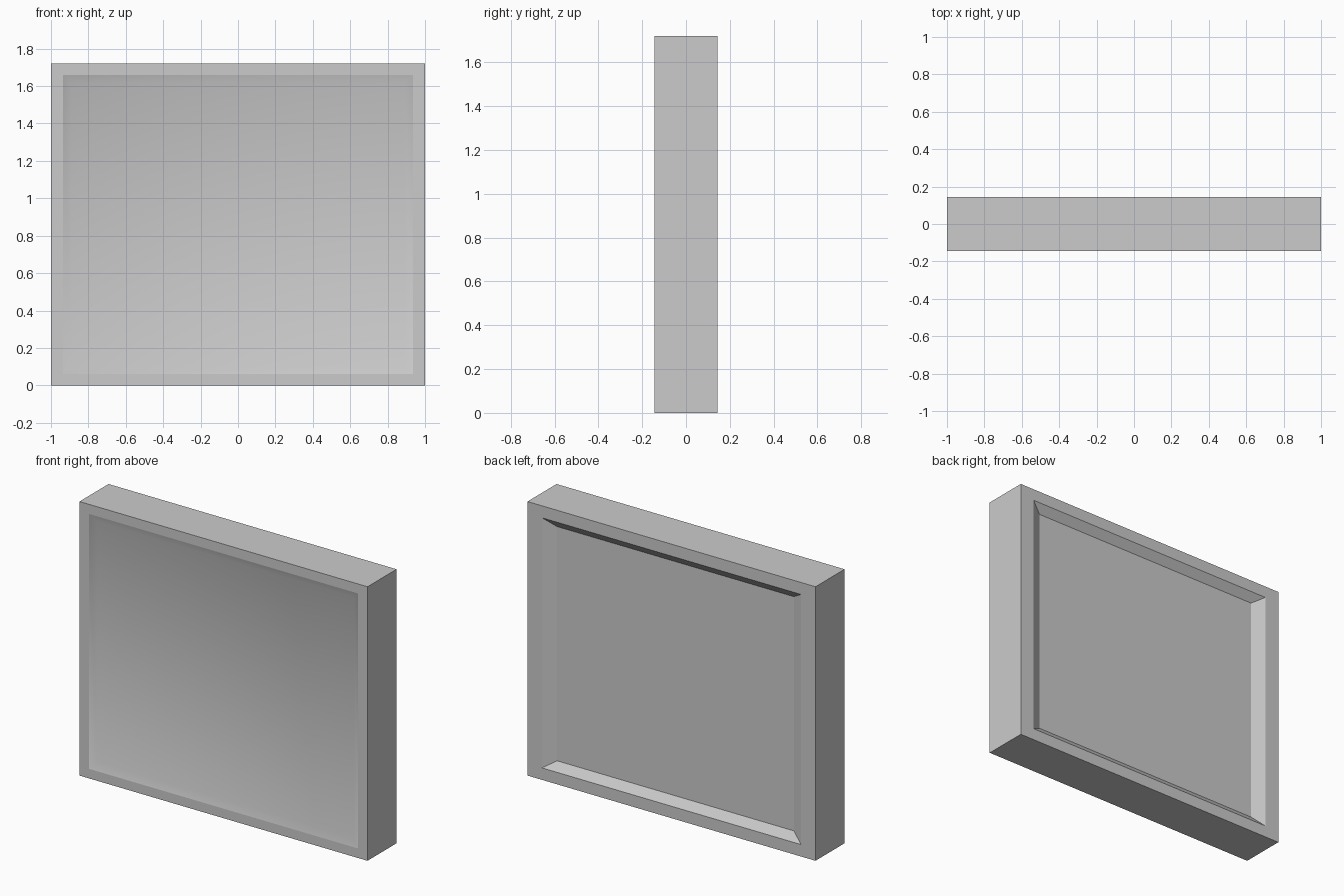
import bpy
import bmesh

cube = bpy.data.objects.get("Cube")
if cube:
    bpy.data.objects.remove(cube, do_unlink=True)

HEIGHT = 1.72
HALF_DEPTH = 0.144

grey = bpy.data.materials.new("light_grey")
grey.use_nodes = True
colour = (0.6, 0.6, 0.6, 1)
grey.diffuse_color = colour
grey.node_tree.nodes["Principled BSDF"].inputs["Base Color"].default_value = colour


def loft(name, rings, cap=False, smooth=False):
    """Join rectangles given as (side margin, end margin, y); cap fills the last."""
    bm = bmesh.new()
    loops = []
    for mx, mz, y in rings:
        x, low, high = 1 - mx, mz, HEIGHT - mz
        corners = [(-x, low), (x, low), (x, high), (-x, high)]
        loops.append([bm.verts.new((cx, y, cz)) for cx, cz in corners])
    for a, b in zip(loops, loops[1:]):
        for i in range(4):
            j = (i + 1) % 4
            bm.faces.new((a[i], a[j], b[j], b[i]))
    if cap:
        bm.faces.new(loops[-1])
    # Face the panels and rims outward
    if rings[0][2] > 0:
        bmesh.ops.reverse_faces(bm, faces=bm.faces[:])
    for f in bm.faces:
        f.smooth = smooth
    mesh = bpy.data.meshes.new(name)
    bm.to_mesh(mesh)
    bm.free()
    mesh.materials.append(grey)
    obj = bpy.data.objects.new(name, mesh)
    bpy.context.collection.objects.link(obj)
    return obj


front, back = -HALF_DEPTH, HALF_DEPTH

# Outer frame: front rim, four sides, back rim
loft("frame", [(0.065, 0.06, front), (0, 0, front),
               (0, 0, back), (0.1, 0.075, back)])

# Shallow, softly shaded dish on the front
loft("front_panel", [(0.065, 0.06, front), (0.11, 0.105, front + 0.022)],
     cap=True, smooth=True)

# Crisp recess with sloped borders on the back
loft("back_panel", [(0.1, 0.075, back), (0.178, 0.125, back - 0.04)], cap=True)

# Make the frame's faces point outward
frame = bpy.data.objects["frame"].data
bm = bmesh.new()
bm.from_mesh(frame)
for f in bm.faces:
    centre = f.calc_center_median()
    centre.z -= HEIGHT / 2
    f.normal_update()
    if f.normal.dot(centre) < 0:
        f.normal_flip()
bm.to_mesh(frame)
bm.free()
